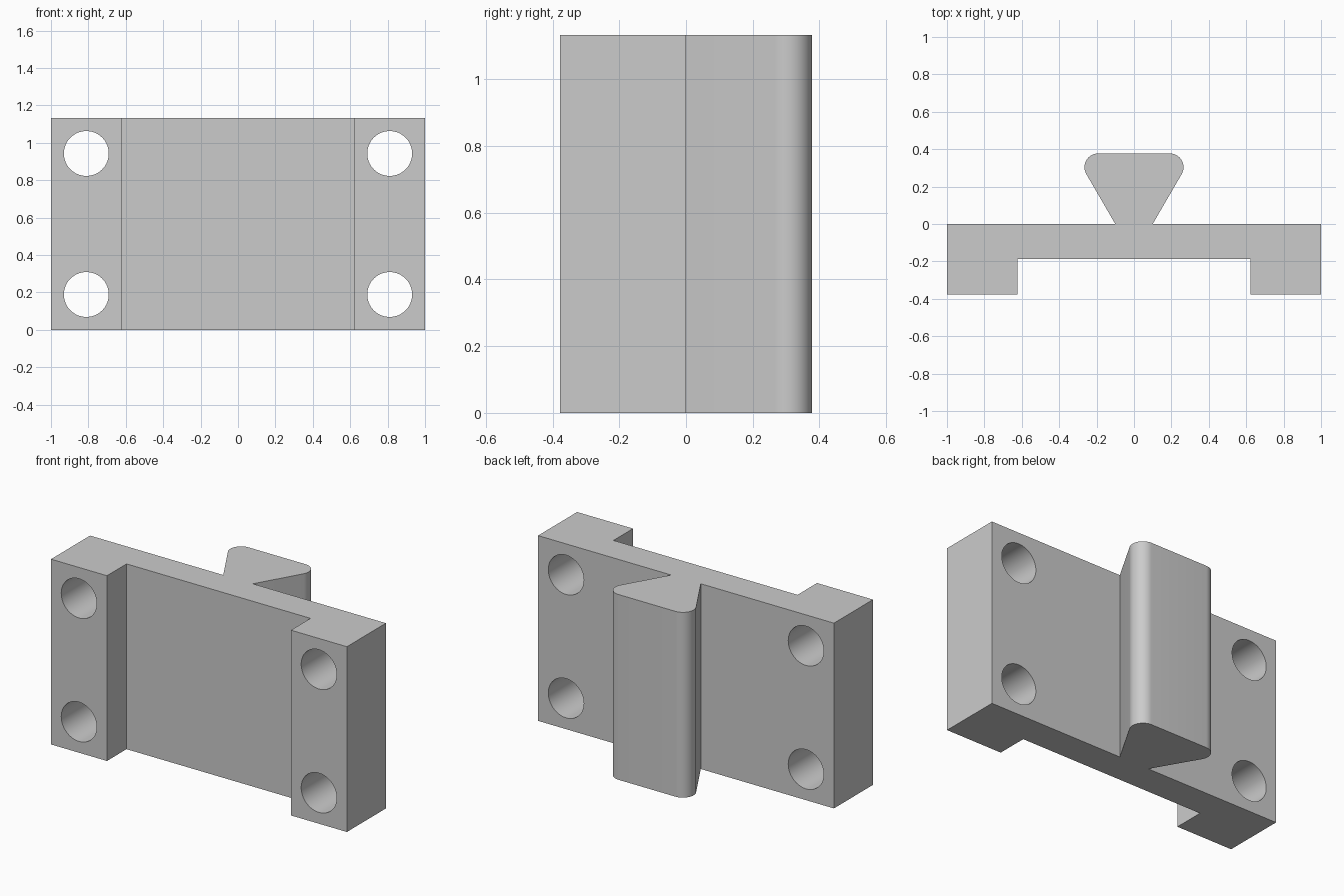
import bpy
import bmesh
from math import cos, sin, radians, pi

if "Cube" in bpy.data.objects:
    bpy.data.objects.remove(bpy.data.objects["Cube"], do_unlink=True)

HEIGHT = 1.132
DEPTH = 0.377

# Plain grey material
grey = bpy.data.materials.new("plain_grey")
grey.use_nodes = True
colour = (0.6, 0.6, 0.6, 1)
grey.diffuse_color = colour
grey.node_tree.nodes["Principled BSDF"].inputs["Base Color"].default_value = colour


def extrude_profile(name, points, height):
    """Extrude a closed outline in x, y upward from the ground."""
    bm = bmesh.new()
    face = bm.faces.new([bm.verts.new((x, y, 0)) for x, y in points])
    top = bmesh.ops.extrude_face_region(bm, geom=[face])["geom"]
    verts = [v for v in top if isinstance(v, bmesh.types.BMVert)]
    bmesh.ops.translate(bm, verts=verts, vec=(0, 0, height))
    bmesh.ops.recalc_face_normals(bm, faces=bm.faces[:])
    mesh = bpy.data.meshes.new(name)
    bm.to_mesh(mesh)
    bm.free()
    obj = bpy.data.objects.new(name, mesh)
    bpy.context.collection.objects.link(obj)
    mesh.materials.append(grey)
    return obj


# Half outline: recess, mounting foot, plate back, then the flared rail
radius, steps = 0.073, 16
cx, cy = 0.265 - radius, DEPTH - radius
half = [(0.622, -0.188), (0.622, -DEPTH), (1, -DEPTH), (1, 0), (0.1, 0)]
for i in range(steps + 1):
    a = radians(-30 + 120 * i / steps)
    half.append((cx + radius * cos(a), cy + radius * sin(a)))
outline = half + [(-x, y) for x, y in reversed(half)]
bracket = extrude_profile("dovetail_bracket", outline, HEIGHT)

# Four bolt holes through the feet
for x in (-0.811, 0.811):
    for z in (0.189, HEIGHT - 0.189):
        bpy.ops.mesh.primitive_cylinder_add(vertices=64, radius=0.12, depth=1,
                                            location=(x, -0.19, z),
                                            rotation=(pi / 2, 0, 0))
        cutter = bpy.context.object
        cutter.name = "bolt_hole_cutter"
        cutter.hide_render = True
        cut = bracket.modifiers.new("bolt_hole", "BOOLEAN")
        cut.operation = "DIFFERENCE"
        cut.solver = "EXACT"
        cut.object = cutter
        bpy.ops.object.select_all(action="DESELECT")
        bracket.select_set(True)
        bpy.context.view_layer.objects.active = bracket
        bpy.ops.object.modifier_apply(modifier=cut.name)
        bpy.data.objects.remove(cutter, do_unlink=True)

# Smooth the rounded rail edges and hole walls
bpy.ops.object.shade_smooth_by_angle(angle=radians(25))
